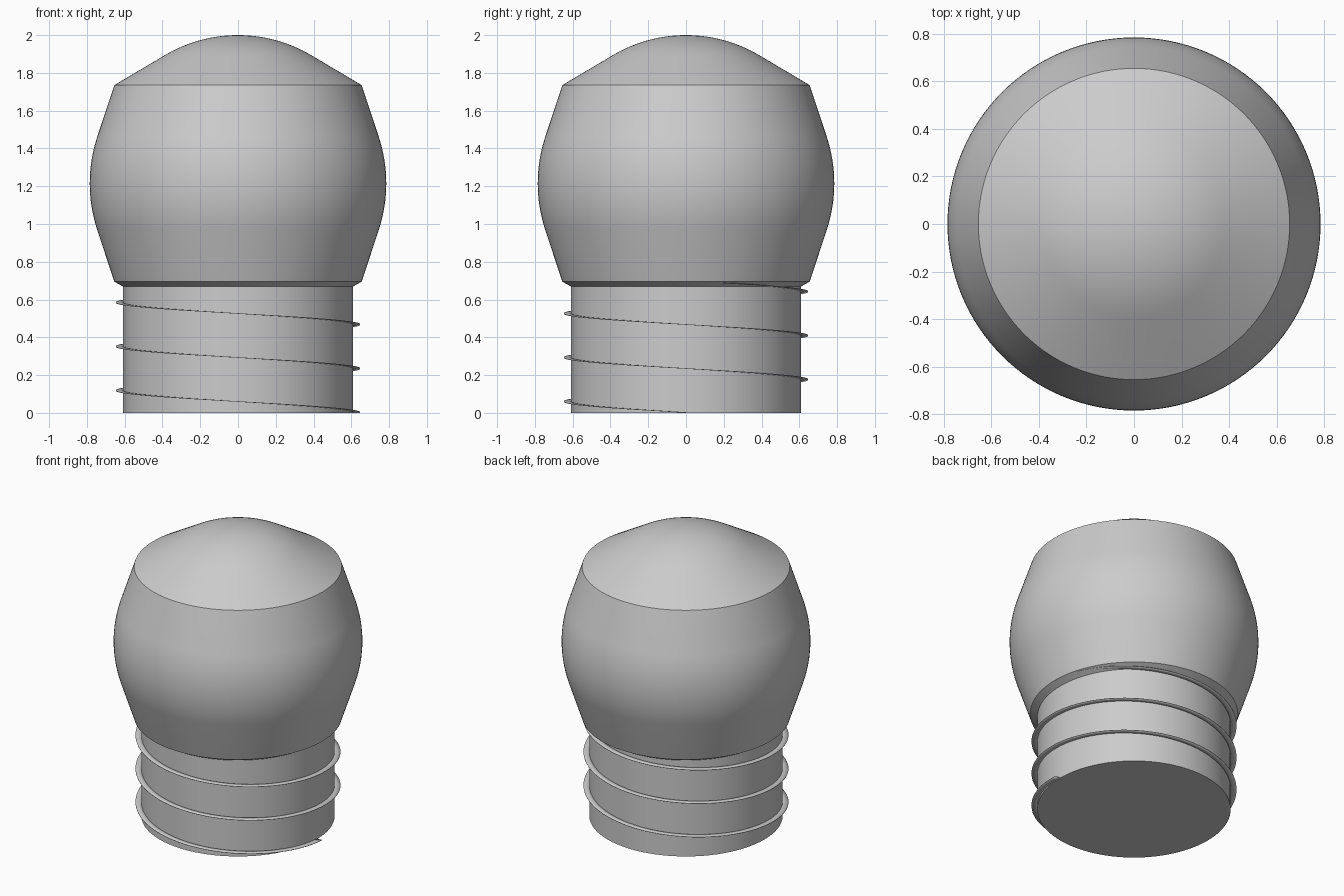
import bpy
import bmesh
from math import sin, cos, pi, radians

cube = bpy.data.objects.get("Cube")
if cube:
    bpy.data.objects.remove(cube, do_unlink=True)

grey = bpy.data.materials.new("plain grey")
grey.use_nodes = True
colour = (0.6, 0.6, 0.6, 1)
grey.diffuse_color = colour
grey.node_tree.nodes["Principled BSDF"].inputs["Base Color"].default_value = colour


def finish(name, bm):
    """Turn a bmesh into a smooth, sharp-edged object."""
    bmesh.ops.recalc_face_normals(bm, faces=bm.faces)
    mesh = bpy.data.meshes.new(name)
    bm.to_mesh(mesh)
    bm.free()
    mesh.materials.append(grey)
    obj = bpy.data.objects.new(name, mesh)
    bpy.context.collection.objects.link(obj)
    bpy.ops.object.select_all(action='DESELECT')
    obj.select_set(True)
    bpy.context.view_layer.objects.active = obj
    bpy.ops.object.shade_smooth_by_angle(angle=radians(25))
    return obj


def lathe(name, profile, steps=128):
    """Revolve (radius, height) points about the z axis."""
    bm = bmesh.new()
    verts = [bm.verts.new((r, 0, z)) for r, z in profile]
    edges = [bm.edges.new(pair) for pair in zip(verts, verts[1:])]
    bmesh.ops.spin(bm, geom=verts + edges, cent=(0, 0, 0), axis=(0, 0, 1),
                   angle=2 * pi, steps=steps)
    bmesh.ops.remove_doubles(bm, verts=bm.verts, dist=0.0001)
    return finish(name, bm)


def arc(centre_r, centre_z, radius, start, end, count):
    """Points of an arc, with angles in degrees above the horizontal."""
    angles = [radians(start + (end - start) * i / count) for i in range(count + 1)]
    return [(centre_r + radius * cos(a), centre_z + radius * sin(a)) for a in angles]


# Shaft
SHAFT_R = 0.61
lathe("shaft", [(0, 0), (SHAFT_R, 0), (SHAFT_R, 0.67)])

# Bulging head: lip, straight flank, round belly, straight flank, domed crown
belly = arc(0, 1.215, 0.785, -18, 18, 16)
crown = arc(0, 1.24, 0.76, 59, 90, 14)
crown[-1] = (0, 2)
lathe("head", [(SHAFT_R, 0.67), (0.655, 0.695)] + belly + [(0.655, 1.735)] + crown)

# Thin spiral thread, rising clockwise from the right-hand side of the base
TURNS, PITCH, STEPS = 3, 0.233, 96
bm = bmesh.new()
rows = []
for i in range(TURNS * STEPS + 1):
    turn = i / STEPS
    a = -2 * pi * turn
    rows.append([bm.verts.new((r * cos(a), r * sin(a), turn * PITCH + 0.002))
                 for r in (SHAFT_R - 0.01, 0.647)])
for low, high in zip(rows, rows[1:]):
    bm.faces.new((low[0], low[1], high[1], high[0]))
thread = finish("spiral_thread", bm)
solid = thread.modifiers.new("thickness", 'SOLIDIFY')
solid.thickness = 0.003
solid.offset = 0
